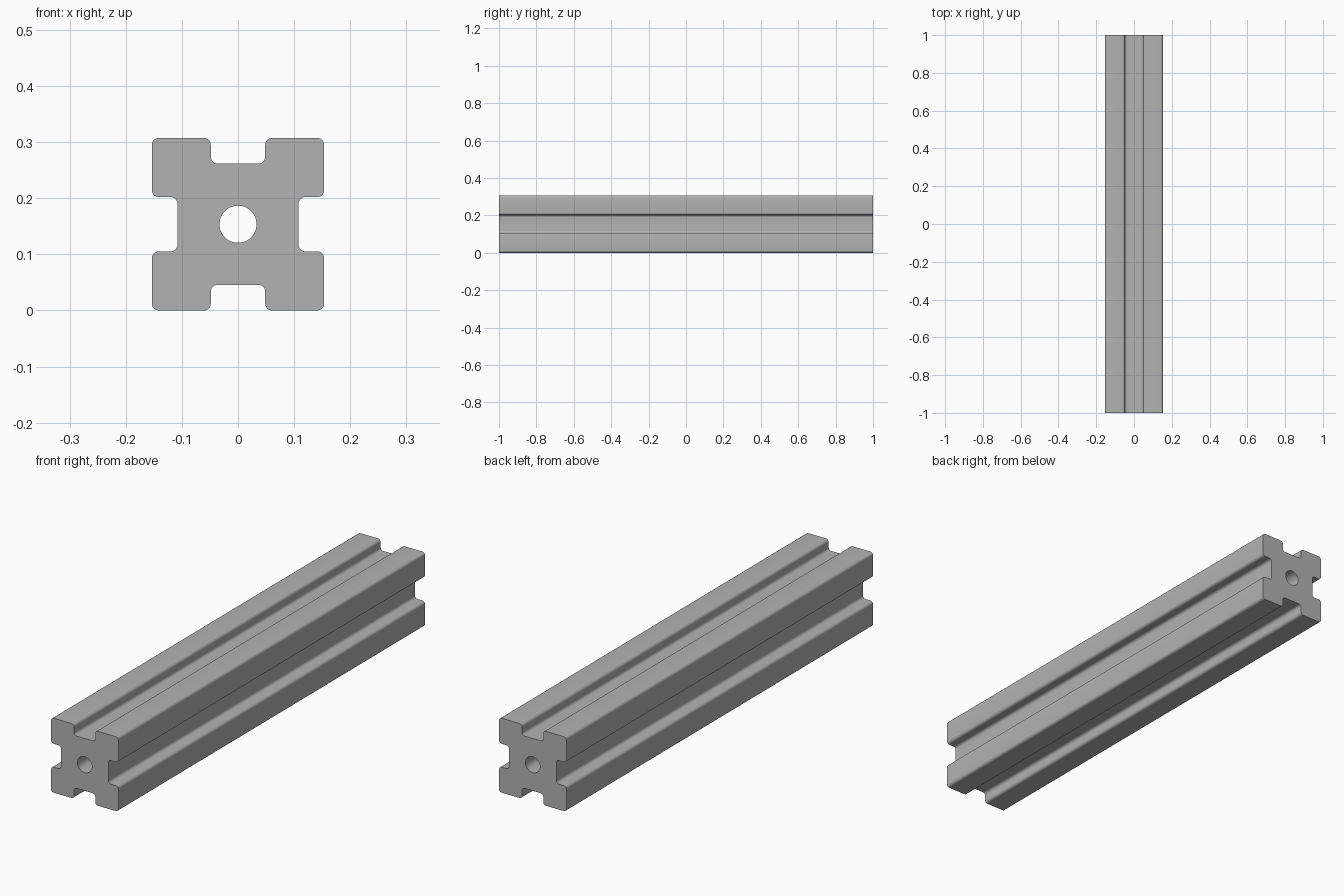
import bpy
import bmesh
from math import sin, cos, tau, pi
from mathutils import Vector, Matrix

if "Cube" in bpy.data.objects:
    bpy.data.objects.remove(bpy.data.objects["Cube"], do_unlink=True)

HALF = 0.1536      # half of the square section
SLOT = 0.0485      # half width of each groove
FLOOR = 0.108      # distance from the axis to a groove floor
FILLET = 0.012
BORE = 0.033
LENGTH = 2.0


def rounded(corners, radius, steps=6):
    """Replace every right-angled corner with a circular arc."""
    points = []
    for i, corner in enumerate(corners):
        to_prev = (corners[i - 1] - corner).normalized()
        to_next = (corners[(i + 1) % len(corners)] - corner).normalized()
        centre = corner + (to_prev + to_next) * radius
        for k in range(steps + 1):
            a = k / steps * pi / 2
            points.append(centre - radius * (to_next * cos(a) + to_prev * sin(a)))
    return points


# Section outline: one quadrant turned four times about the axis
quadrant = [Vector(p) for p in ((FLOOR, SLOT), (HALF, SLOT), (HALF, HALF),
                                (SLOT, HALF), (SLOT, FLOOR))]
corners = [Matrix.Rotation(q * pi / 2, 2) @ p for q in range(4) for p in quadrant]
outline = rounded(corners, FILLET)
bore = [Vector((BORE * cos(i * tau / 48), BORE * sin(i * tau / 48))) for i in range(48)]

# Fill the section around the bore, then extrude it along the length
bm = bmesh.new()
edges = []
for loop in (outline, bore):
    verts = [bm.verts.new((p.x, -LENGTH / 2, p.y + HALF)) for p in loop]
    edges += [bm.edges.new((v, verts[i - 1])) for i, v in enumerate(verts)]
bmesh.ops.triangle_fill(bm, use_beauty=True, edges=edges)
result = bmesh.ops.extrude_face_region(bm, geom=bm.faces[:], use_keep_orig=True)
moved = [g for g in result["geom"] if isinstance(g, bmesh.types.BMVert)]
bmesh.ops.translate(bm, verts=moved, vec=(0, LENGTH, 0))
bmesh.ops.recalc_face_normals(bm, faces=bm.faces[:])
mesh = bpy.data.meshes.new("slotted_bar")
bm.to_mesh(mesh)
bm.free()

# Plain grey metal
grey = bpy.data.materials.new("light_grey")
grey.use_nodes = True
grey.diffuse_color = (0.45, 0.45, 0.45, 1)
grey.node_tree.nodes["Principled BSDF"].inputs["Base Color"].default_value = (0.45, 0.45, 0.45, 1)
mesh.materials.append(grey)

bar = bpy.data.objects.new("slotted_bar", mesh)
bpy.context.collection.objects.link(bar)
bpy.ops.object.select_all(action="DESELECT")
bar.select_set(True)
bpy.context.view_layer.objects.active = bar
bpy.ops.object.shade_smooth_by_angle(angle=pi / 6)
